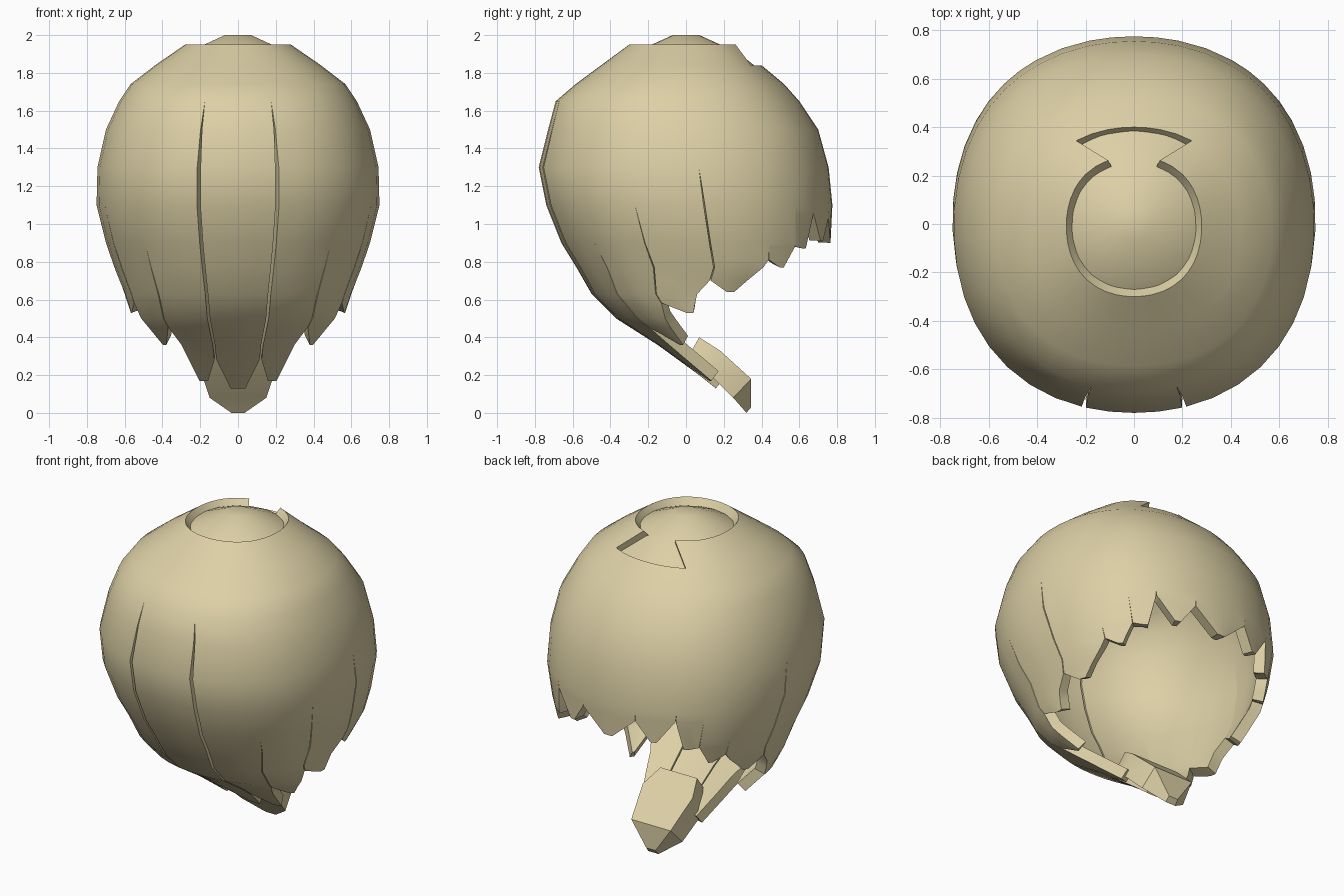
import bpy, bmesh, math

if "Cube" in bpy.data.objects:
    bpy.data.objects.remove(bpy.data.objects["Cube"])

# Horizontal sections of the shell: z, half width, front y, back y
SEC = [(1.95, .28, -.30, .28), (1.84, .44, -.45, .40), (1.74, .57, -.585, .52),
       (1.65, .63, -.69, .60), (1.5, .70, -.73, .70), (1.3, .745, -.78, .755),
       (1.1, .75, -.74, .775), (.9, .70, -.66, .765), (.77, .655, -.58, .74),
       (.63, .60, -.50, .60), (.5, .56, -.37, .57), (.36, .46, -.15, .45),
       (.2, .40, .07, .53), (.12, .35, .17, .53)]
# Boundaries between locks: angle from front, slit start z, notch z
EDGES = [(0, 0, 0), (16, 1.6, .28), (43, .80, .45), (68, .95, .58), (96, 1.3, .70),
         (122, .85, .81), (136, .92, .88), (148, 1.1, 1.05), (166, 1.05, 1.03), (180, 0, 0)]
TIPS = [.13, .17, .36, .53, .64, .77, .87, .91, .90]


def shell_point(a, z):
    for s, t in zip(SEC, SEC[1:]):
        if z >= t[0] - 1e-6:
            break
    k = (s[0] - z) / (s[0] - t[0])
    rx, yf, yb = (s[i] + (t[i] - s[i]) * k for i in (1, 2, 3))
    r = math.radians(a)
    bulge = 1 + .03 * math.sin(2 * r) ** 2
    return (rx * bulge * math.sin(r), (yf + yb) / 2 - (yb - yf) / 2 * bulge * math.cos(r), z)


def inset(edge, z, width, tip):
    ang, slit, notch = edge
    if ang in (0, 180) or z >= slit - 1e-6:
        return 0
    gap = min(.7 if ang == 16 else .25, 3 * (slit - z))
    if z >= notch:
        return gap
    end = width * (.3 if ang == 16 else .42)
    return gap + (end - gap) * (notch - z) / (notch - tip)


def finish(name, bm, thickness=0, angle=35):
    me = bpy.data.meshes.new(name)
    bm.to_mesh(me)
    bm.free()
    ob = bpy.data.objects.new(name, me)
    bpy.context.collection.objects.link(ob)
    bpy.ops.object.select_all(action='DESELECT')
    ob.select_set(True)
    bpy.context.view_layer.objects.active = ob
    if thickness:
        mod = ob.modifiers.new("thickness", 'SOLIDIFY')
        mod.thickness = thickness
        mod.offset = -1
        bpy.ops.object.modifier_apply(modifier=mod.name)
    bpy.ops.object.shade_smooth_by_angle(angle=math.radians(angle))
    return ob


# Outer shell of pointed locks, mirrored left and right
bm = bmesh.new()
for side in (1, -1):
    for (e0, e1, tip) in zip(EDGES, EDGES[1:], TIPS):
        a0, a1 = e0[0], e1[0]
        width = (a1 - a0) * (2 if a0 == 0 or a1 == 180 else 1)
        top = 1.84 if a0 >= 148 else 1.95
        zs = {s[0] for s in SEC if tip + .03 < s[0] <= top} | {tip}
        zs |= {e[2] for e in (e0, e1) if e[2] > tip}
        n = 3 if a1 - a0 > 20 else 2
        rows = []
        for z in sorted(zs, reverse=True):
            b0 = a0 + inset(e0, z, width, tip)
            b1 = a1 - inset(e1, z, width, tip)
            if z > 1.9 and a1 == 148:      # narrow neck of the rear crown opening
                b1 += 10
            rows.append([bm.verts.new(shell_point(side * (b0 + (b1 - b0) * i / n), z))
                         for i in range(n + 1)])
        for p, q in zip(rows, rows[1:]):
            for i in range(n):
                f = [p[i], q[i], q[i + 1], p[i + 1]]
                bm.faces.new(f if side > 0 else f[::-1])
bmesh.ops.remove_doubles(bm, verts=bm.verts, dist=.0005)
shell = finish("lock_shell", bm, .065)

# Crown cap that sits just below the rim of the locks
bm = bmesh.new()
N = 18
rings = [[bm.verts.new((r * math.sin(2 * math.pi * i / N), -r * math.cos(2 * math.pi * i / N), z))
          for i in range(N)] for r, z in ((.07, 2.0), (.27, 1.91), (.44, 1.78))]
bm.faces.new(rings[0])
for p, q in zip(rings, rings[1:]):
    for i in range(N):
        j = (i + 1) % N
        bm.faces.new((p[i], q[i], q[j], p[j]))
bmesh.ops.recalc_face_normals(bm, faces=bm.faces)
cap = finish("crown_cap", bm, .04)

# Tail plate at the lowest point: lower point, upper point, half width
bm = bmesh.new()
stations = [((.03, .33), (.07, .40), .14), ((.13, .20), (.18, .33), .19),
            ((.25, .08), (.345, .18), .15), ((.32, 0), (.345, .03), .035)]
rings = [[bm.verts.new(c) for c in ((-w, *lo), (w, *lo), (w * .9, *up), (-w * .9, *up))]
         for lo, up, w in stations]
for p, q in zip(rings, rings[1:]):
    for i in range(4):
        j = (i + 1) % 4
        bm.faces.new((p[i], p[j], q[j], q[i]))
bm.faces.new(rings[0])
bm.faces.new(rings[-1])
bmesh.ops.recalc_face_normals(bm, faces=bm.faces)
tail = finish("tail_lock", bm, 0, 30)

# Pale straw colour
mat = bpy.data.materials.new("straw")
mat.diffuse_color = (.72, .63, .38, 1)
mat.use_nodes = True
mat.node_tree.nodes["Principled BSDF"].inputs["Base Color"].default_value = mat.diffuse_color
for ob in (shell, cap, tail):
    ob.data.materials.append(mat)
